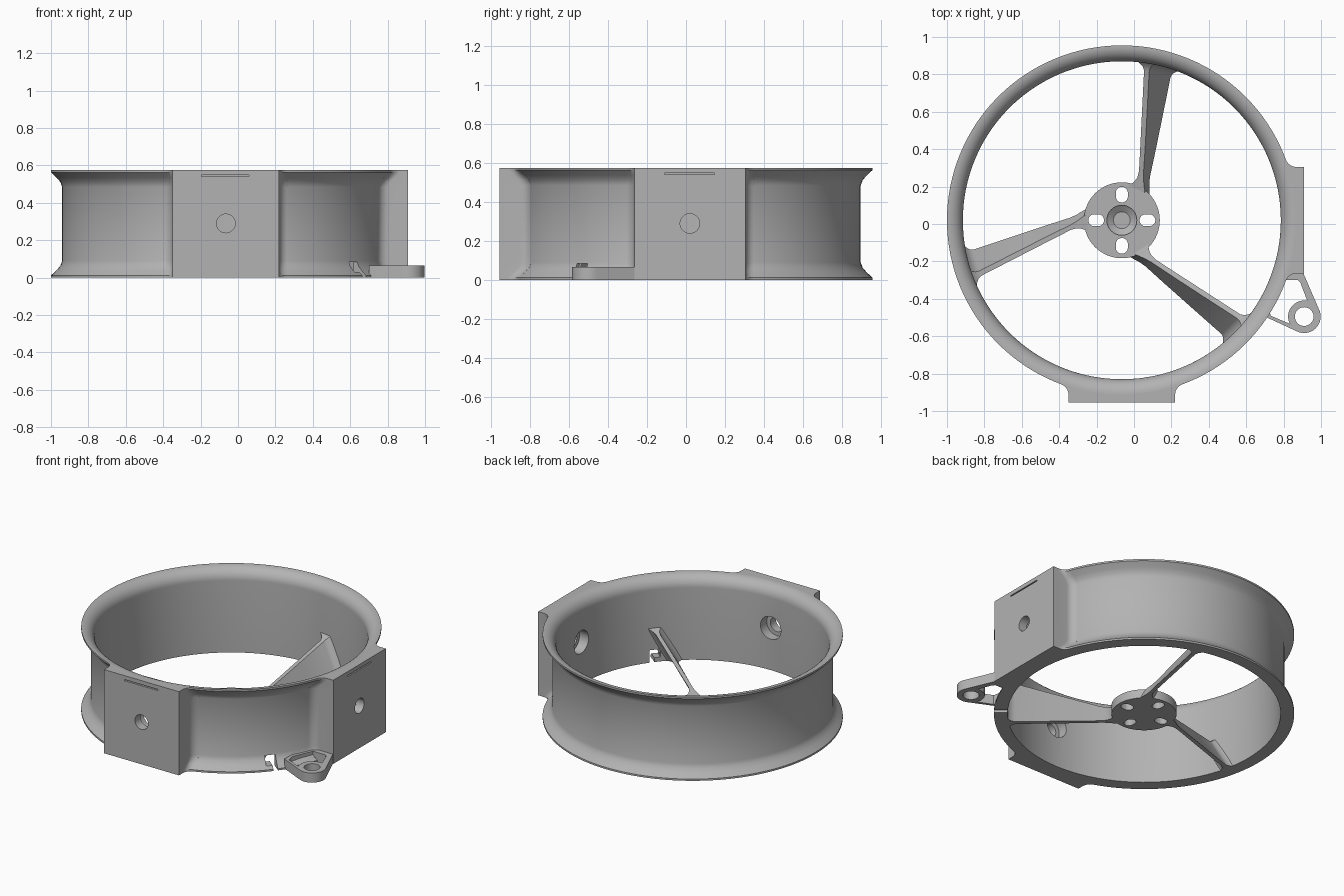
import bpy, bmesh, math
from mathutils import Vector, Matrix

if "Cube" in bpy.data.objects:
    bpy.data.objects.remove(bpy.data.objects["Cube"], do_unlink=True)

CX, CY, H = -0.065, 0.02, 0.575      # duct axis and height
R_BORE, R_WALL, R_LIP = 0.85, 0.875, 0.935
CENTRE = Matrix.Translation((CX, CY, 0))

grey = bpy.data.materials.new("grey plastic")
grey.use_nodes = True
grey.diffuse_color = (0.45, 0.45, 0.45, 1)
grey.node_tree.nodes["Principled BSDF"].inputs["Base Color"].default_value = grey.diffuse_color


def make(name, bm, matrix=None):
    if matrix:
        bm.transform(matrix)
    bmesh.ops.recalc_face_normals(bm, faces=bm.faces)
    mesh = bpy.data.meshes.new(name)
    bm.to_mesh(mesh)
    bm.free()
    mesh.materials.append(grey)
    obj = bpy.data.objects.new(name, mesh)
    bpy.context.collection.objects.link(obj)
    return obj


def loft(name, rows, matrix=None):
    """Closed solid through rings of points."""
    bm = bmesh.new()
    rings = [[bm.verts.new(p) for p in row] for row in rows]
    n = len(rings[0])
    for a, b in zip(rings, rings[1:]):
        for i in range(n):
            j = (i + 1) % n
            bm.faces.new((a[i], a[j], b[j], b[i]))
    bm.faces.new(rings[0][::-1])
    bm.faces.new(rings[-1])
    return make(name, bm, matrix)


def ring(r, z, n):
    return [(r * math.cos(i * math.tau / n), r * math.sin(i * math.tau / n), z) for i in range(n)]


def turned(name, profile, matrix=None, n=128):
    return loft(name, [ring(r, z, n) for r, z in profile], matrix)


def prism(name, pts, z0, z1, matrix=None):
    return loft(name, [[(x, y, z) for x, y in pts] for z in (z0, z1)], matrix)


def box(name, x0, x1, y0, y1, z0, z1, matrix=None):
    return prism(name, [(x0, y0), (x1, y0), (x1, y1), (x0, y1)], z0, z1, matrix)


def combine(obj, tool, operation):
    mod = obj.modifiers.new("combine", 'BOOLEAN')
    mod.operation, mod.object, mod.solver = operation, tool, 'EXACT'
    graph = bpy.context.evaluated_depsgraph_get()
    mesh = bpy.data.meshes.new_from_object(obj.evaluated_get(graph))
    obj.modifiers.clear()
    obj.data = mesh
    bpy.data.objects.remove(tool, do_unlink=True)


# Duct: outer wall with flared lips
lip = [(R_LIP, 0), (R_LIP, 0.012), (0.905, 0.04), (0.885, 0.063), (R_WALL, 0.09)]
outer = lip + [(r, H - z) for r, z in reversed(lip)]
duct = turned("duct", outer, CENTRE)

# Mounting blocks, filleted into the wall; built facing -y, turned to face +x
HALF, FACE, FILLET = 0.285, 0.975, 0.06


def block_outline(r):
    cx = HALF + FILLET
    cy = math.sqrt((r + FILLET) ** 2 - cx ** 2)
    end = math.atan2(-cy, -cx) + math.tau
    side = [(HALF, FACE)]
    for i in range(9):
        a = math.pi + (end - math.pi) * i / 8
        side.append((cx + FILLET * math.cos(a), cy + FILLET * math.sin(a)))
    side.append((HALF, 0.7))
    return [(x, -y) for x, y in side] + [(-x, -y) for x, y in reversed(side)]


turns = [CENTRE @ Matrix.Rotation(a, 4, 'Z') for a in (0, math.pi / 2)]
for m in turns:
    combine(duct, loft("block", [[(x, y, z) for x, y in block_outline(r)] for r, z in outer], m), 'UNION')

# Lug: triangular frame with a round eye
EX, EY, LUG_H = 0.91, -0.495, 0.066
bm = bmesh.new()
outline = [(0.78, -0.25), (0.905, -0.262), (0.70, -0.495), (0.70, -0.4)]
outline += [(EX + x, EY + y) for x, y, z in ring(0.088, 0, 40)]
for z in (0, LUG_H):
    for x, y in outline:
        bm.verts.new((x, y, z))
hull = bmesh.ops.convex_hull(bm, input=bm.verts)
bmesh.ops.delete(bm, geom=[v for v in bm.verts if not v.link_faces], context='VERTS')
bmesh.ops.dissolve_limit(bm, angle_limit=0.01, verts=bm.verts, edges=bm.edges)
lug = make("lug", bm)
combine(lug, prism("pocket", [(0.78, -0.3), (0.875, -0.3), (0.89, -0.315), (0.945, -0.46), (0.86, -0.545),
                              (0.73, -0.49), (0.72, -0.44)], -0.1, 0.2), 'DIFFERENCE')
eye = Matrix.Translation((EX, EY, 0))
combine(lug, turned("boss", [(0.086, 0), (0.086, LUG_H)], eye, 48), 'UNION')
combine(lug, turned("eye_hole", [(0.05, -0.1), (0.05, 0.2)], eye, 48), 'DIFFERENCE')
combine(duct, lug, 'UNION')

# Bore with a rounded inlet
bell = [(0.93 - 0.08 * math.cos(a), 0.495 + 0.08 * math.sin(a)) for a in (i * math.pi / 20 for i in range(11))]
combine(duct, turned("bore", [(R_BORE, -0.1)] + bell + [(0.93, 0.7)], CENTRE), 'DIFFERENCE')

# Screw holes, counterbores and thin slots in the blocks
for m in turns:
    axis = m @ Matrix.Translation((0, 0, 0.29)) @ Matrix.Rotation(math.pi / 2, 4, 'X')
    combine(duct, turned("screw_hole", [(0.078, 0.7), (0.078, 0.915), (0.05, 0.915), (0.05, 1.1)], axis, 40), 'DIFFERENCE')
    combine(duct, box("slot", -0.13, 0.125, -1.1, -0.955, 0.54, 0.548, m), 'DIFFERENCE')

# Wire passage through the wall beside the lug
passage = CENTRE @ Matrix.Rotation(math.radians(-39), 4, 'Z')
combine(duct, box("passage", 0.8, 1.0, -0.035, 0.035, 0.03, 0.085, passage), 'DIFFERENCE')
combine(duct, box("passage_slit", 0.8, 1.0, 0.005, 0.035, -0.1, 0.05, passage), 'DIFFERENCE')

# Hub with centre recess and four slotted holes
hub = turned("hub", [(0.203, 0), (0.203, 0.06)], CENTRE, 64)
combine(hub, turned("recess", [(0.045, 0.025), (0.08, 0.05), (0.08, 0.2)], CENTRE, 48), 'DIFFERENCE')
for k in range(4):
    m = CENTRE @ Matrix.Rotation(k * math.pi / 2, 4, 'Z')
    pts = []
    for i in range(24):
        a = math.tau * (i + 0.5) / 24
        pts.append((0.137 + math.copysign(0.01, math.cos(a)) + 0.032 * math.cos(a), 0.032 * math.sin(a)))
    combine(hub, prism("hub_slot", pts, -0.1, 0.2, m), 'DIFFERENCE')

# Three leaning vanes, broadening into hub and wall
parts = [duct, hub]
low = Vector((0.135, 0.15)), Vector((0.27, 0.815))
high = Vector((0.10, 0.17)), Vector((0.135, 0.85))
rows = []
for t in (0, 0.04, 0.08, 0.13, 0.3, 0.6, 0.92, 0.95, 0.975, 0.99, 1):
    r = 0.19 + (0.862 - 0.19) * t
    grow = 0.05 * max(0, 1 - t / 0.13) ** 2 + 0.055 * max(0, (t - 0.92) / 0.08) ** 2
    height = 0.06 + 0.16 * t + 0.5 * (grow if t > 0.5 else 0)
    a, b = low[0].lerp(low[1], t), high[0].lerp(high[1], t)
    row = []
    for p, dx, z in ((a, grow, 0), (a, -0.03 - grow, 0), (b, -0.014 - grow, height), (b, 0.014 + grow * 0.6, height)):
        q = Vector((p.x + dx, p.y)).normalized() * r
        row.append((q.x, q.y, z))
    rows.append(row)
for k in range(3):
    parts.append(loft("vane_%d" % (k + 1), rows, CENTRE @ Matrix.Rotation(k * math.tau / 3, 4, 'Z')))

# Smooth shading with crisp edges
bpy.ops.object.select_all(action='DESELECT')
for obj in parts:
    obj.select_set(True)
bpy.context.view_layer.objects.active = duct
bpy.ops.object.shade_smooth_by_angle(angle=math.radians(32))
